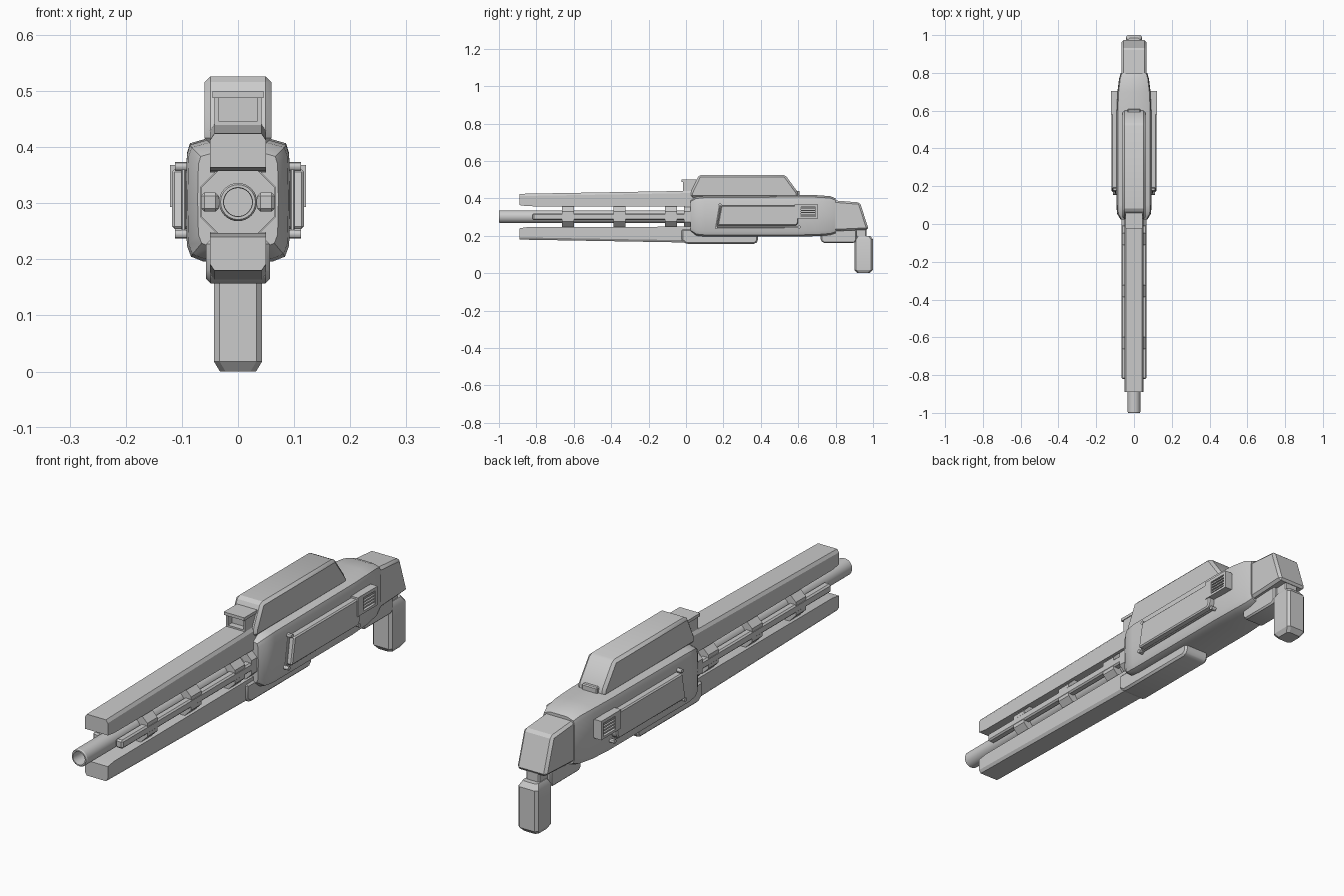
import bpy, bmesh, math
from mathutils import Matrix, Vector

cube = bpy.data.objects.get("Cube")
if cube:
    bpy.data.objects.remove(cube, do_unlink=True)

grey = bpy.data.materials.new("plain_grey")
grey.use_nodes = True
grey.diffuse_color = (0.6, 0.6, 0.6, 1)
grey.node_tree.nodes["Principled BSDF"].inputs["Base Color"].default_value = (0.6, 0.6, 0.6, 1)

AXIS = 0.302  # height of the barrel centre


def finish(name, bm, mirror=False, bevel=0, segments=1, angle=30):
    """Turn a bmesh into a shaded object, optionally bevelled and mirrored in x."""
    bmesh.ops.recalc_face_normals(bm, faces=bm.faces[:])
    if bevel:
        bmesh.ops.bevel(bm, geom=bm.edges[:], offset=bevel, segments=segments,
                        affect='EDGES', profile=0.5, clamp_overlap=True)
    mesh = bpy.data.meshes.new(name)
    bm.to_mesh(mesh)
    bm.free()
    obj = bpy.data.objects.new(name, mesh)
    bpy.context.collection.objects.link(obj)
    mesh.materials.append(grey)
    bpy.ops.object.select_all(action='DESELECT')
    obj.select_set(True)
    bpy.context.view_layer.objects.active = obj
    bpy.ops.object.shade_smooth_by_angle(angle=math.radians(angle))
    if mirror:
        obj.modifiers.new("mirror", 'MIRROR')
    return obj


def box(name, x, y, z, **kw):
    """Box from three (low, high) ranges."""
    bm = bmesh.new()
    bmesh.ops.create_cube(bm, size=1)
    for v in bm.verts:
        v.co = [lo + (c + 0.5) * (hi - lo) for c, (lo, hi) in zip(v.co, (x, y, z))]
    return finish(name, bm, **kw)


def side_profile(name, points, x, **kw):
    """Extrude a (y, z) outline across the x range."""
    bm = bmesh.new()
    face = bm.faces.new([bm.verts.new((x[0], y, z)) for y, z in points])
    out = bmesh.ops.extrude_face_region(bm, geom=[face])["geom"]
    bmesh.ops.translate(bm, vec=(x[1] - x[0], 0, 0),
                        verts=[g for g in out if isinstance(g, bmesh.types.BMVert)])
    return finish(name, bm, **kw)


def loft(name, rings, **kw):
    """Skin a list of equally long point rings and cap both ends."""
    bm = bmesh.new()
    loops = [[bm.verts.new(p) for p in ring] for ring in rings]
    n = len(loops[0])
    for a, b in zip(loops, loops[1:]):
        for i in range(n):
            j = (i + 1) % n
            bm.faces.new((a[i], a[j], b[j], b[i]))
    bm.faces.new(loops[0])
    bm.faces.new(loops[-1][::-1])
    return finish(name, bm, **kw)


def rod(name, start, end, radius, sides=12, **kw):
    start, end = Vector(start), Vector(end)
    d = end - start
    bm = bmesh.new()
    turn = d.to_track_quat('Z', 'Y').to_matrix().to_4x4()
    spin = Matrix.Rotation(math.pi / sides, 4, 'Z')
    bmesh.ops.create_cone(bm, cap_ends=True, segments=sides, radius1=radius, radius2=radius,
                          depth=d.length, matrix=Matrix.Translation((start + end) / 2) @ turn @ spin)
    return finish(name, bm, **kw)


# Hollow barrel: outer wall, muzzle lip and bore in one lathe
bm = bmesh.new()
path = [(0.034, 0.05), (0.034, -0.995), (0.031, -1), (0.026, -1), (0.025, -0.995), (0.025, -0.85), (0, -0.85)]
verts = [bm.verts.new((r, y, AXIS)) for r, y in path]
edges = [bm.edges.new(pair) for pair in zip(verts, verts[1:])]
bmesh.ops.spin(bm, geom=verts + edges, cent=(0, 0, AXIS), axis=(0, 1, 0),
               angle=math.tau, steps=32, use_duplicate=False)
bmesh.ops.remove_doubles(bm, verts=bm.verts[:], dist=0.0001)
finish("barrel", bm)

# Rails beside the barrel, octagonal clamps and socket
box("side_rail", (0.034, 0.066), (-0.82, 0.04), (0.285, 0.319), mirror=True, bevel=0.006)
for i, y in enumerate((-0.63, -0.355, -0.08)):
    rod(f"barrel_clamp_{i + 1}", (0, y - 0.032, AXIS), (0, y + 0.032, AXIS), 0.07, sides=8)
rod("barrel_socket", (0, -0.01, AXIS), (0, 0.05, AXIS), 0.072, sides=8)


# Upper and lower prongs, flat inside and chamfered outside
def prong_ring(y, inner, outer, s):
    shape = [(-0.05, inner), (0.05, inner), (0.05, outer - 0.012), (0.042, outer),
             (-0.042, outer), (-0.05, outer - 0.012)]
    return [(x, y, AXIS + s * h) for x, h in shape]


for name, s in (("upper_prong", 1), ("lower_prong", -1)):
    loft(name, [prong_ring(-0.89, 0.062, 0.122, s), prong_ring(-0.85, 0.056, 0.123, s),
                prong_ring(0.06, 0.053, 0.139, s)], angle=15)


# Receiver body with slightly bulged sides
def body_ring(y, w, z0, z1):
    h = z1 - z0
    half = [(0.5, 1), (0.92, 0.95), (0.98, 0.87), (1, 0.5), (0.98, 0.13), (0.9, 0.04), (0.66, 0)]
    pts = [(w * x, z0 + h * t) for x, t in half]
    return [(x, y, z) for x, z in pts] + [(-x, y, z) for x, z in reversed(pts)]


loft("receiver_body", [body_ring(*r) for r in (
    (0.025, 0.072, 0.222, 0.392), (0.055, 0.09, 0.201, 0.41), (0.1, 0.093, 0.196, 0.415),
    (0.6, 0.093, 0.196, 0.418), (0.7, 0.088, 0.198, 0.417), (0.77, 0.079, 0.204, 0.412),
    (0.8, 0.07, 0.214, 0.4))])

# Underside pads
side_profile("fore_pad", [(-0.025, 0.235), (-0.025, 0.175), (0, 0.157), (0.37, 0.157),
                          (0.385, 0.172), (0.385, 0.235)], (-0.057, 0.057), bevel=0.008)
side_profile("rear_pad", [(0.72, 0.23), (0.72, 0.175), (0.735, 0.162), (0.9, 0.162),
                          (0.912, 0.175), (0.912, 0.235)], (-0.045, 0.045), bevel=0.006)

# Top housing
side_profile("top_housing", [(0.025, 0.405), (0.025, 0.432), (0.07, 0.526), (0.53, 0.526),
                             (0.6, 0.43), (0.6, 0.405)], (-0.06, 0.06), bevel=0.011)
box("housing_latch", (-0.034, 0.034), (0.56, 0.608), (0.405, 0.44), bevel=0.004)

# Front sight: open-fronted frame under a cap
box("sight_cap", (-0.045, 0.045), (-0.025, 0.07), (0.488, 0.5))
box("sight_wall", (0.034, 0.042), (-0.015, 0.07), (0.43, 0.49), mirror=True)
box("sight_back", (-0.036, 0.036), (0.01, 0.07), (0.43, 0.49))
box("sight_base", (-0.042, 0.042), (-0.015, 0.07), (0.425, 0.446))

# Tail block and the grip below it
side_profile("tail_block", [(0.78, 0.39), (0.93, 0.378), (0.977, 0.233), (0.78, 0.224)],
             (-0.065, 0.065), bevel=0.01)
box("grip_neck", (-0.03, 0.03), (0.84, 0.965), (0.185, 0.24), bevel=0.005)


def grip_ring(z, w, y0, y1, c=0.01):
    return [(w - c, y0, z), (w, y0 + c, z), (w, y1 - c, z), (w - c, y1, z),
            (c - w, y1, z), (-w, y1 - c, z), (-w, y0 + c, z), (c - w, y0, z)]


loft("grip", [grip_ring(0, 0.032, 0.915, 0.982), grip_ring(0.018, 0.043, 0.9, 1.0),
              grip_ring(0.18, 0.043, 0.9, 1.0), grip_ring(0.2, 0.033, 0.912, 0.985)])

# Side panels with corner bolts and thin edge rods
side_profile("side_panel", [(0.168, 0.254), (0.188, 0.361), (0.6, 0.361), (0.6, 0.27), (0.59, 0.254)],
             (0.08, 0.118), mirror=True, bevel=0.005)
corners = [(0.182, 0.366), (0.162, 0.245), (0.605, 0.247)]
for i, (y, z) in enumerate(corners):
    rod(f"panel_bolt_{i + 1}", (0.08, y, z), (0.112, y, z), 0.008, mirror=True)
for i, (a, b) in enumerate(zip(corners, corners[1:])):
    rod(f"edge_rod_{i + 1}", (0.097, *a), (0.097, *b), 0.004, sides=8, mirror=True)

# Vents behind the side panels: recessed back, frame and slats
box("vent_back", (0.075, 0.108), (0.58, 0.705), (0.295, 0.365), mirror=True)
for name, y, z in (("vent_frame_top", (0.58, 0.705), (0.355, 0.368)),
                   ("vent_frame_bottom", (0.58, 0.705), (0.293, 0.303)),
                   ("vent_frame_front", (0.58, 0.615), (0.3, 0.36)),
                   ("vent_frame_rear", (0.692, 0.705), (0.3, 0.36))):
    box(name, (0.09, 0.121), y, z, mirror=True)
for i in range(4):
    z = 0.309 + i * 0.012
    box(f"vent_slat_{i + 1}", (0.09, 0.118), (0.61, 0.695), (z, z + 0.006), mirror=True)
